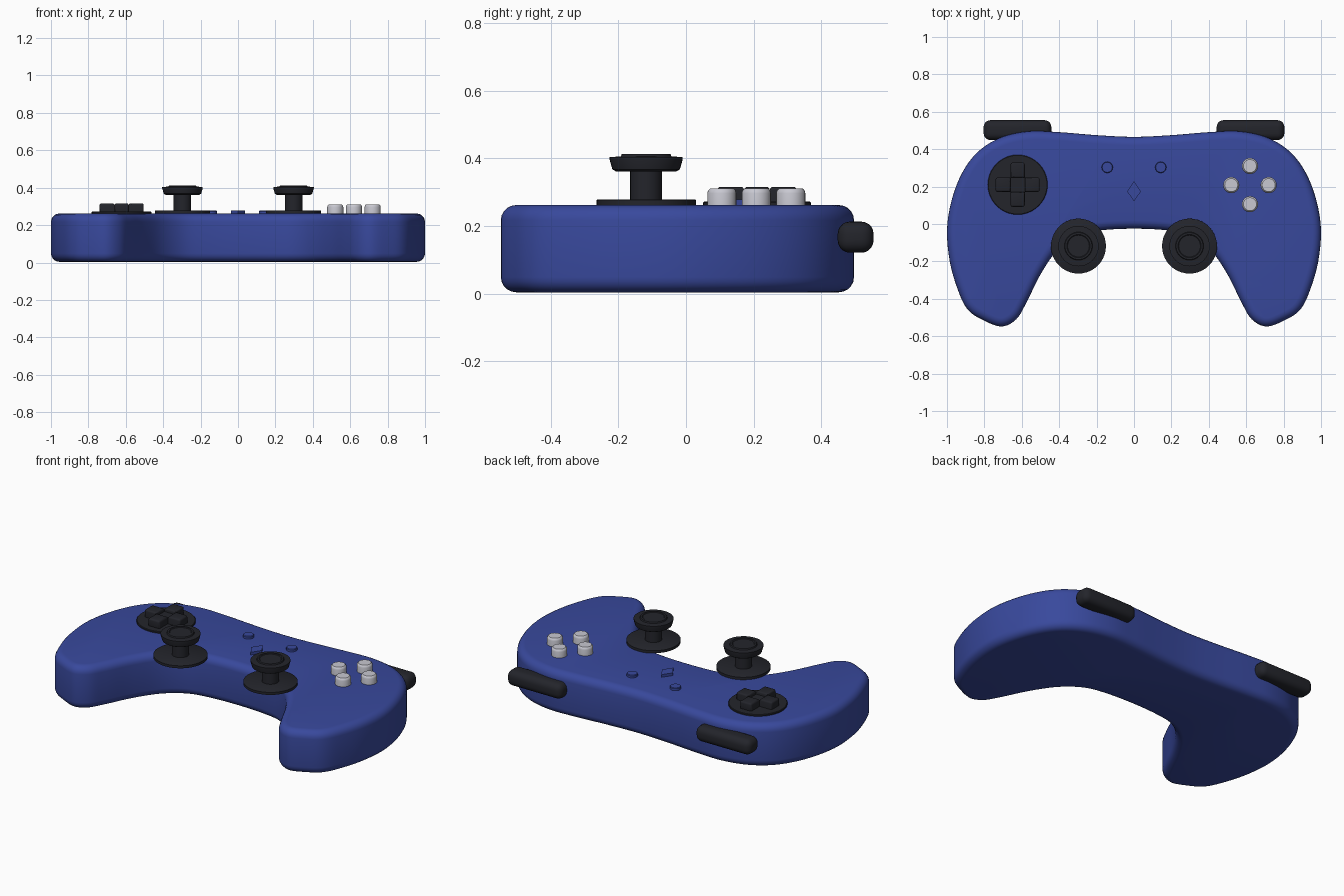
import bpy, bmesh, math
from mathutils import Vector

if "Cube" in bpy.data.objects:
    bpy.data.objects.remove(bpy.data.objects["Cube"])


def material(name, rgb):
    m = bpy.data.materials.new(name)
    m.diffuse_color = (*rgb, 1)
    m.use_nodes = True
    m.node_tree.nodes["Principled BSDF"].inputs["Base Color"].default_value = m.diffuse_color
    return m


BLUE = material("blue", (0.040, 0.066, 0.335))
BLACK = material("black", (0.017, 0.018, 0.024))
GREY = material("light grey", (0.58, 0.58, 0.64))
TOP = 0.262


def finish(bm, name, mat, loc=(0, 0, 0), angle=35):
    bmesh.ops.recalc_face_normals(bm, faces=bm.faces[:])
    me = bpy.data.meshes.new(name)
    bm.to_mesh(me)
    bm.free()
    me.materials.append(mat)
    me.shade_smooth()
    me.set_sharp_from_angle(angle=math.radians(angle))
    ob = bpy.data.objects.new(name, me)
    ob.location = loc
    bpy.context.collection.objects.link(ob)
    return ob


def lathe(name, profile, loc, mat, n=40):
    """Closed turned solid from (radius, z) points, bottom to top."""
    bm = bmesh.new()
    rings = [[bm.verts.new((r * math.cos(2 * math.pi * i / n),
                            r * math.sin(2 * math.pi * i / n), z))
              for i in range(n)] for r, z in profile]
    for a, b in zip(rings, rings[1:]):
        for i in range(n):
            j = (i + 1) % n
            bm.faces.new((a[i], a[j], b[j], b[i]))
    bm.faces.new(rings[0])
    bm.faces.new(rings[-1])
    return finish(bm, name, mat, loc)


def prism(pts, z0, z1):
    """Straight extrusion of an outline; returns the bmesh."""
    bm = bmesh.new()
    low = [bm.verts.new((x, y, z0)) for x, y in pts]
    high = [bm.verts.new((x, y, z1)) for x, y in pts]
    bm.faces.new(low)
    bm.faces.new(high)
    for i in range(len(pts)):
        j = (i + 1) % len(pts)
        bm.faces.new((low[i], low[j], high[j], high[i]))
    bmesh.ops.recalc_face_normals(bm, faces=bm.faces[:])
    return bm


def bevel(bm, edges, width, segments):
    bmesh.ops.bevel(bm, geom=edges, offset=width, segments=segments,
                    profile=0.5, affect='EDGES', clamp_overlap=False)


def flat_edges(bm):
    return [e for e in bm.edges if abs(e.verts[0].co.z - e.verts[1].co.z) < 1e-5]


def mirrored(p):
    return (-p[0], p[1])


# Body: smooth half outline, mirrored, extruded, rounded rims
half = [(0, .466), (.2, .475), (.4, .491), (.57, .495), (.73, .455),
        (.86, .36), (.95, .205), (.998, 0), (.985, -.2), (.935, -.37),
        (.885, -.462), (.81, -.512), (.71, -.548), (.63, -.51), (.575, -.42),
        (.5, -.27), (.41, -.14), (.3, -.06), (.17, -.033), (0, -.025)]
ctrl = [mirrored(half[1])] + half + [mirrored(half[-2])]
curve = []
for k in range(1, len(ctrl) - 2):
    p0, p1, p2, p3 = (Vector(c) for c in ctrl[k - 1:k + 3])
    for s in range(5):
        t = s / 5
        curve.append(tuple(0.5 * (2 * p1 + (p2 - p0) * t
                                  + (2 * p0 - 5 * p1 + 4 * p2 - p3) * t * t
                                  + (3 * p1 - p0 - 3 * p2 + p3) * t ** 3)))
curve.append(half[-1])
outline = curve + [mirrored(p) for p in reversed(curve[1:-1])]
body = prism(outline, 0.004, TOP)
bevel(body, flat_edges(body), 0.045, 5)
finish(body, "body", BLUE, angle=40)

for side, s in (("left", -1), ("right", 1)):
    # Shoulder buttons on the back edge
    bm = bmesh.new()
    bmesh.ops.create_cube(bm, size=1)
    for v in bm.verts:
        v.co = (v.co.x * 0.362, v.co.y * 0.106, v.co.z * 0.092)
    bevel(bm, bm.edges[:], 0.036, 5)
    finish(bm, side + "_shoulder_button", BLACK, (s * 0.623, 0.502, 0.167), 50)

    # Thumb sticks with base disc, stem and cap
    x, y = s * 0.297, -0.118
    lathe(side + "_stick_base", [(.147, TOP), (.147, .277), (.144, .279)],
          (x, y, 0), BLACK)
    lathe(side + "_stick", [(.047, .27), (.047, .362), (.09, .362), (.1, .368),
                            (.108, .396), (.108, .404), (.075, .406),
                            (.072, .413), (.062, .413), (.058, .41)],
          (x, y, 0), BLACK)

    # Small menu buttons
    lathe(side + "_menu_button", [(.03, TOP - .01), (.03, .274), (.027, .278)],
          (s * 0.143, 0.303, 0), BLUE, 24)

# Central diamond button
finish(prism([(.037, 0), (0, .055), (-.037, 0), (0, -.055)], TOP - .01, .278),
       "diamond_button", BLUE, (0, 0.175, 0))

# Directional pad: disc and cross with a dished centre
PAD = (-0.622, 0.21, 0)
lathe("pad_disc", [(.16, TOP - .01), (.16, .269), (.157, .272)], PAD, BLACK)
L, W = 0.118, 0.038
for turn, name in enumerate(("right", "back", "left", "front")):
    arm = prism([(W, -W), (L, -W), (L, W), (W, W)], .265, .316)
    bevel(arm, [e for e in arm.edges
                if all(v.co.z > .3 or v.co.x > W + .01 for v in e.verts)], .01, 3)
    finish(arm, "pad_arm_" + name, BLACK, PAD).rotation_euler.z = turn * math.pi / 2
finish(prism([(W, W), (-W, W), (-W, -W), (W, -W)], .265, .296),
       "pad_centre", BLACK, PAD)

# Four action buttons
for name, dx, dy in (("back", 0, .102), ("front", 0, -.102),
                     ("left", -.1, 0), ("right", .1, 0)):
    lathe("action_button_" + name,
          [(.043, TOP - .01), (.043, .297), (.041, .305), (.035, .311)],
          (0.62 + dx, 0.208 + dy, 0), GREY, 28)
